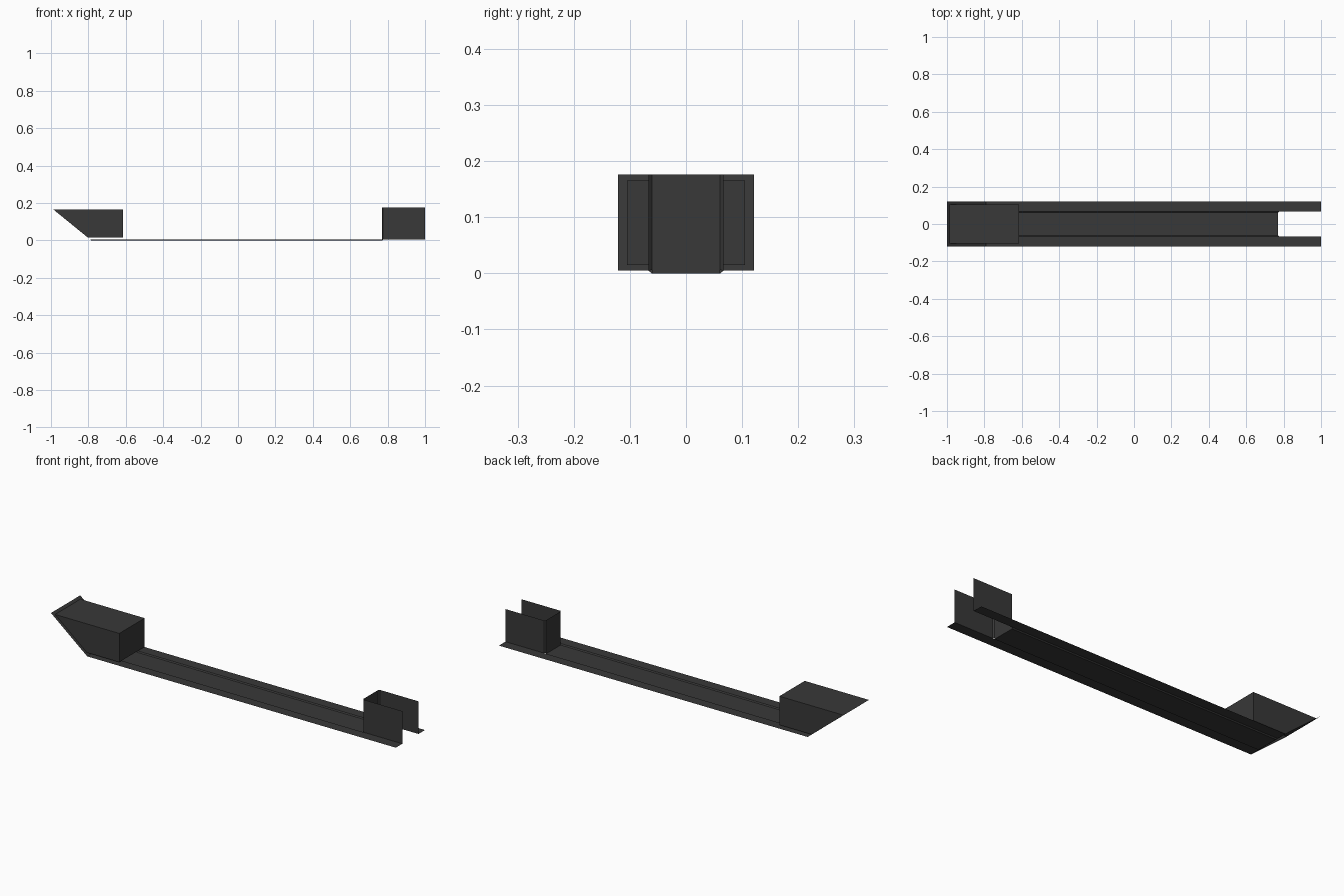
import bpy, bmesh

if "Cube" in bpy.data.objects:
    bpy.data.objects.remove(bpy.data.objects["Cube"])

W = 0.121                # half width of the pan
YI, YF = 0.067, 0.061    # channel lip and channel floor half widths
ZL, ZT = 0.005, 0.176    # lip height and top height
X0, XW, X1 = -0.79, 0.77, 1.0
C = 0.006                # small bevel at folds

mat = bpy.data.materials.new("dark_grey")
mat.diffuse_color = (0.04, 0.04, 0.04, 1)
mat.use_nodes = True
mat.node_tree.nodes["Principled BSDF"].inputs["Base Color"].default_value = mat.diffuse_color


def sheet(name, quads):
    """Thin folded sheet made from a few polygons."""
    bm = bmesh.new()
    for q in quads:
        bm.faces.new([bm.verts.new(p) for p in q])
    bmesh.ops.remove_doubles(bm, verts=bm.verts, dist=1e-5)
    bmesh.ops.recalc_face_normals(bm, faces=bm.faces)
    me = bpy.data.meshes.new(name)
    bm.to_mesh(me)
    bm.free()
    me.materials.append(mat)
    ob = bpy.data.objects.new(name, me)
    bpy.context.collection.objects.link(ob)
    return ob


def strip(path, y):
    """Sweep an xz path across -y..y."""
    return [[(a[0], -y, a[1]), (b[0], -y, b[1]), (b[0], y, b[1]), (a[0], y, a[1])]
            for a, b in zip(path, path[1:])]


# Side flanges, sloped channel sides, tail walls and chamfered tail corners
flanges, channel, tail = [], [], []
for s in (-1, 1):
    flanges.append([(X0, s*W, ZL), (X1, s*W, ZL), (X1, s*YI, ZL), (X0, s*YI, ZL)])
    channel.append([(X0, s*YI, ZL), (XW + C, s*YI, ZL), (XW, s*YF, 0), (X0 + C, s*YF, 0)])
    tail.append([(XW + C, s*YI, ZL), (X1, s*YI, ZL), (X1, s*YI, ZT), (XW + C, s*YI, ZT)])
    tail.append([(XW, s*YF, C), (XW + C, s*YI, ZL), (XW + C, s*YI, ZT), (XW, s*YF, ZT)])
sheet("side_flanges", flanges)

# Sunken channel floor, closed at the ramp by a small slope
channel += strip([(X0 + C, 0), (XW, 0)], YF)
channel.append([(X0, -YI, ZL), (X0, YI, ZL), (X0 + C, YF, 0), (X0 + C, -YF, 0)])
sheet("channel", channel)

# Tail recess cross wall
tail += strip([(XW, 0), (XW, C), (XW, ZT)], YF)
sheet("tail_recess", tail)

# Sloped end plate: a frame around the box opening
def ramp(t, y):
    return (X0 + (-1 - X0) * t, y, ZL + (ZT - ZL) * t)

BY, T0, T1, XB = 0.105, 0.06, 0.94, -0.615
outer = [ramp(0, -W), ramp(0, W), ramp(1, W), ramp(1, -W)]
inner = [ramp(T0, -BY), ramp(T0, BY), ramp(T1, BY), ramp(T1, -BY)]
back = [(XB, p[1], p[2]) for p in inner]
ring = [(i, (i + 1) % 4) for i in range(4)]
sheet("ramp_frame", [[outer[i], outer[j], inner[j], inner[i]] for i, j in ring])

# Box pressed inward from the ramp opening
sheet("ramp_box", [[inner[i], inner[j], back[j], back[i]] for i, j in ring] + [back])
